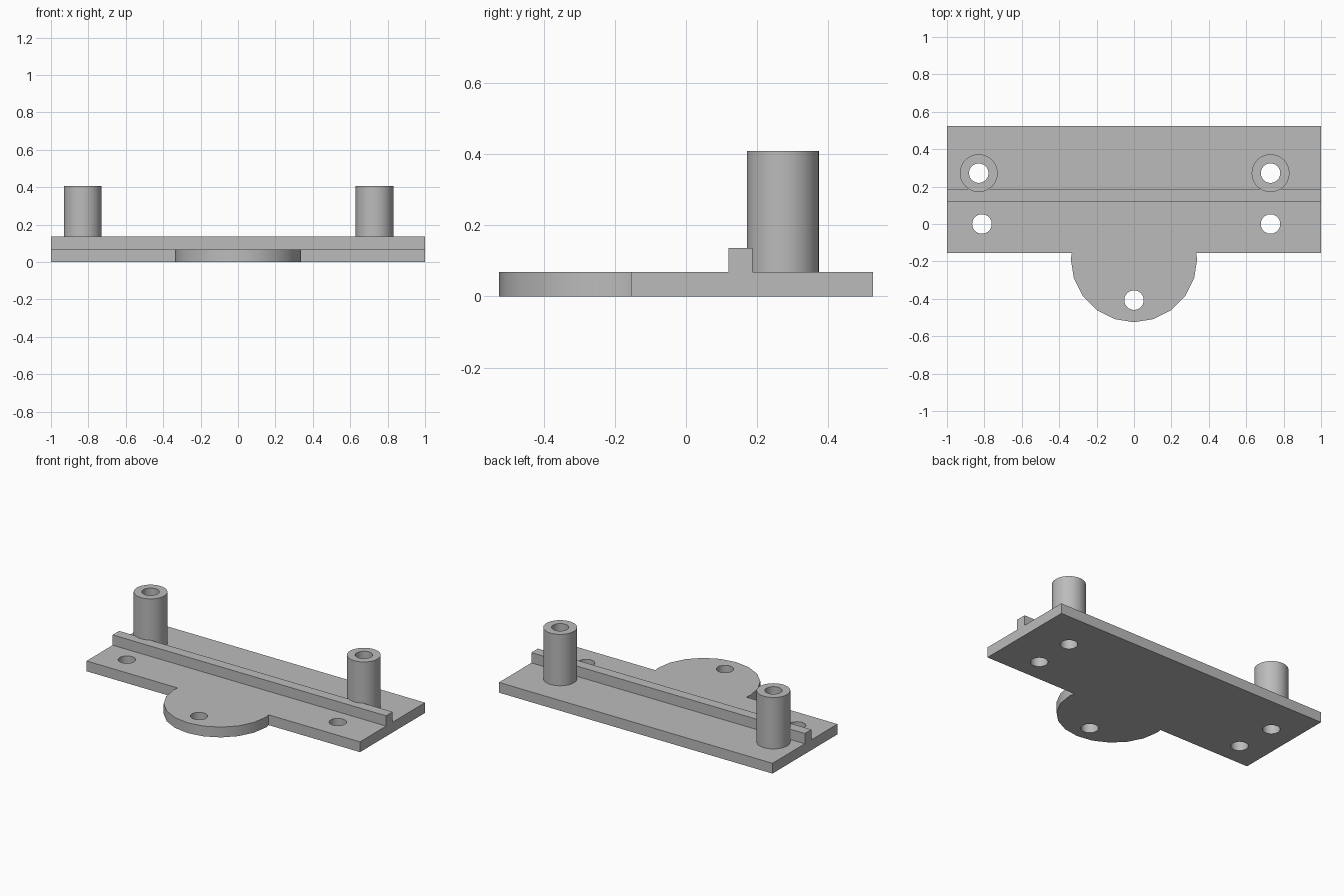
import bpy
import bmesh
from math import cos, sin, pi, radians

if "Cube" in bpy.data.objects:
    bpy.data.objects.remove(bpy.data.objects["Cube"])

# Main sizes
THICK = 0.068
FRONT, BACK = -0.154, 0.525
TAB_R = 0.338
TAB_Y = -BACK + TAB_R
HOLE_R, POST_R, POST_TOP = 0.052, 0.101, 0.408
POST_Y = 0.272
LEFT_X, RIGHT_X = 0.73, -0.83

grey = bpy.data.materials.new("light grey")
grey.use_nodes = True
colour = (0.5, 0.5, 0.5, 1)
grey.diffuse_color = colour
grey.node_tree.nodes["Principled BSDF"].inputs["Base Color"].default_value = colour


def prism(name, outline, z0, z1):
    """Closed solid with the given xy outline between two heights."""
    bm = bmesh.new()
    face = bm.faces.new([bm.verts.new((x, y, z0)) for x, y in outline])
    top = bmesh.ops.extrude_face_region(bm, geom=[face])["geom"]
    verts = [v for v in top if isinstance(v, bmesh.types.BMVert)]
    bmesh.ops.translate(bm, verts=verts, vec=(0, 0, z1 - z0))
    bmesh.ops.recalc_face_normals(bm, faces=bm.faces)
    mesh = bpy.data.meshes.new(name)
    bm.to_mesh(mesh)
    bm.free()
    mesh.materials.append(grey)
    obj = bpy.data.objects.new(name, mesh)
    bpy.context.collection.objects.link(obj)
    return obj


def circle(x, y, r, n=40):
    return [(x + r * cos(2 * pi * i / n), y + r * sin(2 * pi * i / n)) for i in range(n)]


def drill(obj, centres):
    """Cut round through holes, then remove the cutters."""
    for x, y in centres:
        cutter = prism("hole_cutter", circle(x, y, HOLE_R), -0.1, 0.6)
        cutter.hide_render = True
        mod = obj.modifiers.new("hole", "BOOLEAN")
        mod.operation, mod.solver, mod.object = "DIFFERENCE", "EXACT", cutter
        bpy.context.view_layer.objects.active = obj
        bpy.ops.object.modifier_apply(modifier=mod.name)
        bpy.data.objects.remove(cutter)


def smooth(obj):
    bpy.ops.object.select_all(action="DESELECT")
    obj.select_set(True)
    bpy.context.view_layer.objects.active = obj
    bpy.ops.object.shade_smooth_by_angle(angle=radians(30))


# Base plate with the rounded front tab in one outline
arc = [(x, y) for x, y in circle(0, TAB_Y, TAB_R, 20)[10:]] + [(TAB_R, TAB_Y)]
neck = 0.332
outline = [(-1, BACK), (-1, FRONT), (-neck, FRONT), *arc, (neck, FRONT), (1, FRONT), (1, BACK)]
plate = prism("base_plate", outline, 0, THICK)
drill(plate, [(LEFT_X, 0), (-0.813, 0), (0, -0.407), (LEFT_X, POST_Y), (RIGHT_X, POST_Y)])
smooth(plate)

# Guide rail across the full width
prism("guide_rail", [(-1, 0.119), (1, 0.119), (1, 0.187), (-1, 0.187)], THICK, 2 * THICK)

# Hollow posts
for name, x in (("left_post", LEFT_X), ("right_post", RIGHT_X)):
    post = prism(name, circle(x, POST_Y, POST_R), THICK, POST_TOP)
    drill(post, [(x, POST_Y)])
    smooth(post)
